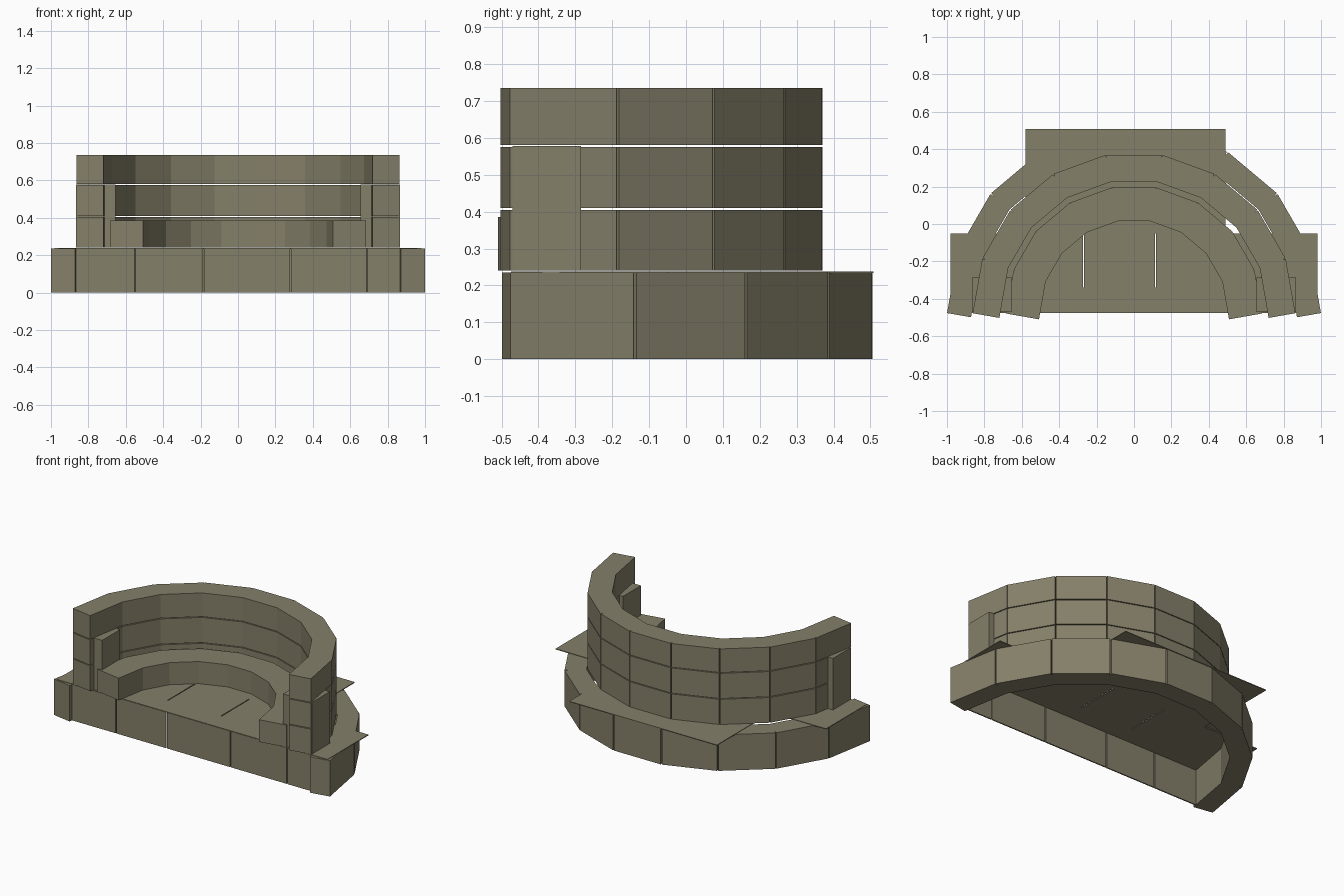
import bpy
from math import radians, tan
from mathutils import Matrix, Vector

cube = bpy.data.objects.get("Cube")
if cube:
    bpy.data.objects.remove(cube, do_unlink=True)

# Single stone colour
STONE = (0.235, 0.215, 0.142, 1)
stone = bpy.data.materials.new("khaki_stone")
stone.use_nodes = True
stone.diffuse_color = STONE
bsdf = stone.node_tree.nodes["Principled BSDF"]
bsdf.inputs["Base Color"].default_value = STONE
bsdf.inputs["Roughness"].default_value = 0.9

CENTRE_Y = -0.48
STEP = 20


def box(name, lo, hi, matrix=None):
    """Axis-aligned block from two corners, optionally transformed."""
    corners = [Vector((x, y, z)) for x in (lo[0], hi[0])
               for y in (lo[1], hi[1]) for z in (lo[2], hi[2])]
    faces = [(0, 1, 3, 2), (4, 6, 7, 5), (0, 4, 5, 1),
             (2, 3, 7, 6), (0, 2, 6, 4), (1, 5, 7, 3)]
    mesh = bpy.data.meshes.new(name)
    mesh.from_pydata(corners, [], faces)
    mesh.materials.append(stone)
    obj = bpy.data.objects.new(name, mesh)
    bpy.context.collection.objects.link(obj)
    if matrix:
        obj.matrix_world = matrix
    return obj


def arc_of_blocks(name, outer, thickness, z0, z1, gap):
    """Half circle of nine straight blocks, each turned to face outward."""
    half = outer * tan(radians(STEP / 2)) - gap / 2
    for i in range(9):
        turn = Matrix.Rotation(radians((i - 4) * STEP), 4, "Z")
        place = Matrix.Translation((0, CENTRE_Y, 0)) @ turn
        box(f"{name}_{i + 1}", (-half, outer - thickness, z0),
            (half, outer, z1), place)


# Base ring, three wall courses and the low inner step
arc_of_blocks("base_block", 0.985, 0.13, 0, 0.235, 0.008)
for n, (z0, z1) in enumerate([(0.24, 0.405), (0.41, 0.575), (0.58, 0.735)]):
    arc_of_blocks(f"wall_course_{n + 1}_block", 0.85, 0.145, z0, z1, 0.006)
arc_of_blocks("inner_step_block", 0.675, 0.18, 0.24, 0.385, 0.003)

# Thin front facing, split into panels
edges = [-0.87, -0.55, -0.185, 0.28, 0.69, 0.87]
for i, (a, b) in enumerate(zip(edges, edges[1:])):
    box(f"front_panel_{i + 1}", (a + 0.003, -0.477, 0), (b - 0.003, -0.469, 0.235))

# Floor plates over the hollow base
FLOOR = (0.233, 0.238)


def plate(name, x0, y0, x1, y1):
    box(name, (x0, y0, FLOOR[0]), (x1, y1, FLOOR[1]))


plate("floor_front", -0.98, -0.475, 0.98, -0.34)
plate("floor_left", 0.118, -0.34, 0.98, -0.05)
plate("floor_middle", -0.268, -0.34, 0.112, -0.05)
plate("floor_right", -0.98, -0.34, -0.274, -0.05)
plate("floor_back", -0.58, -0.05, 0.49, 0.508)

# End posts wrapped around the wall ends
for side, x0, x1 in (("left", 0.655, 0.865), ("right", -0.865, -0.655)):
    box(f"{side}_end_post", (x0, -0.47, 0.24), (x1, -0.285, 0.578))
